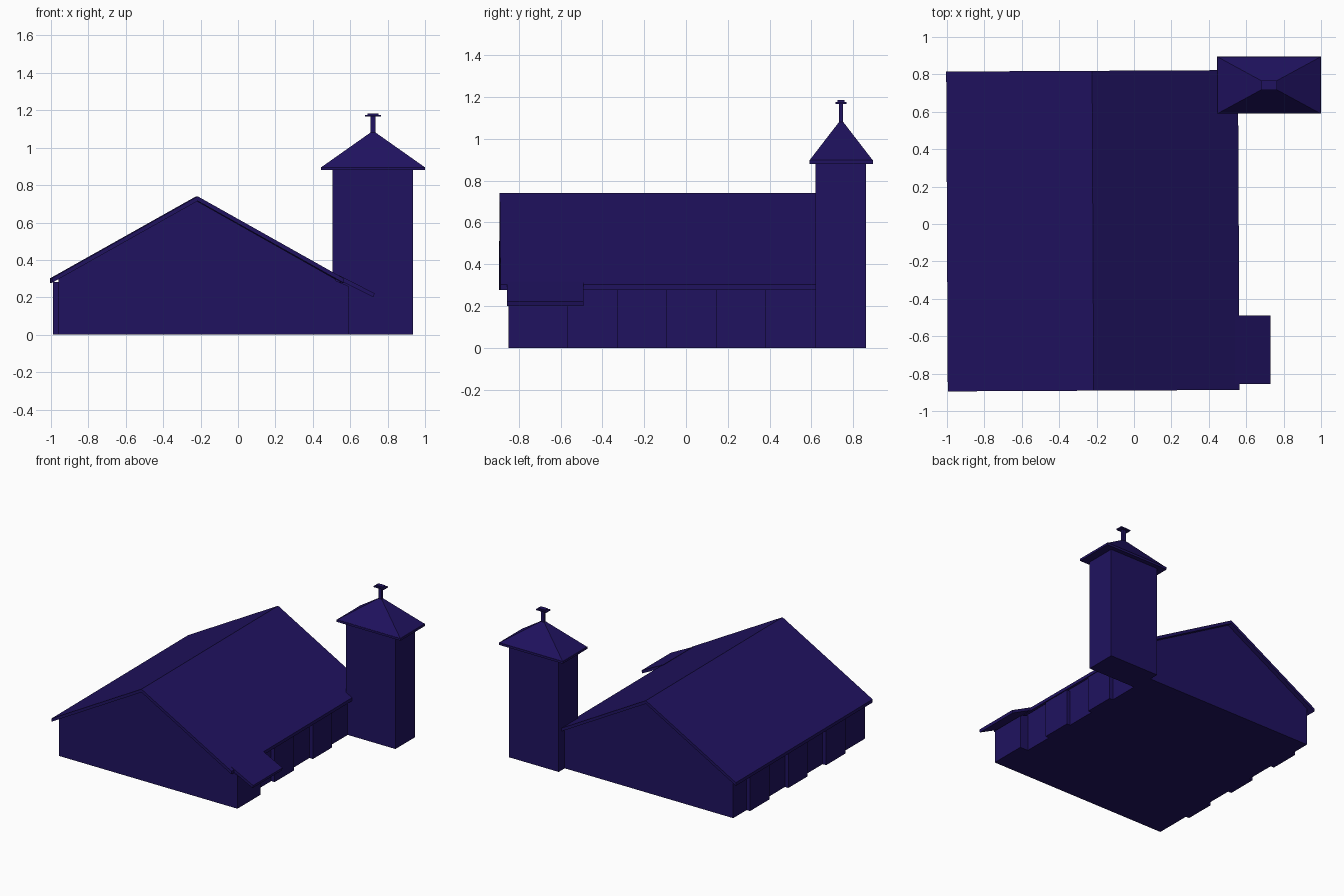
import bpy, bmesh
from mathutils import Matrix

if "Cube" in bpy.data.objects:
    bpy.data.objects.remove(bpy.data.objects["Cube"])

mat = bpy.data.materials.new("navy")
mat.diffuse_color = (0.014, 0.006, 0.115, 1)
mat.use_nodes = True
mat.node_tree.nodes["Principled BSDF"].inputs["Base Color"].default_value = mat.diffuse_color


def finish(name, bm):
    bmesh.ops.recalc_face_normals(bm, faces=bm.faces)
    me = bpy.data.meshes.new(name)
    bm.to_mesh(me)
    bm.free()
    me.materials.append(mat)
    ob = bpy.data.objects.new(name, me)
    bpy.context.collection.objects.link(ob)
    return ob


def prism(name, profile, y0, y1):
    """Extrude an x-z profile from y0 to y1."""
    bm = bmesh.new()
    face = bm.faces.new([bm.verts.new((x, y0, z)) for x, z in profile])
    ext = bmesh.ops.extrude_face_region(bm, geom=[face])["geom"]
    verts = [g for g in ext if isinstance(g, bmesh.types.BMVert)]
    bmesh.ops.translate(bm, vec=(0, y1 - y0, 0), verts=verts)
    return finish(name, bm)


def box(name, x0, x1, y0, y1, z0, z1):
    return prism(name, [(x0, z0), (x1, z0), (x1, z1), (x0, z1)], y0, y1)


RIDGE, TOP, SLOPE, THICK = -0.22, 0.74, 0.564, 0.025


def under(x):
    """Height of the roof underside at x."""
    return TOP - THICK - SLOPE * abs(x - RIDGE)


# Gabled barn body
L, R = -0.96, 0.52
prism("barn_walls", [(L, 0), (R, 0), (R, under(R)), (RIDGE, TOP - THICK), (L, under(L))],
      -0.85, 0.785)

# Main roof, very slightly turned
eaves = [(-1.0, 0.302), (RIDGE, TOP), (0.56, 0.302)]
roof = prism("main_roof", eaves + [(x, z - THICK) for x, z in reversed(eaves)], -0.89, 0.82)
roof.matrix_world = Matrix.Rotation(0.005, 4, 'Z')

# Alternating projecting wall bays on the two long sides
for i, y in enumerate((-0.565, -0.095, 0.38)):
    box(f"left_bay_{i + 1}", -0.99, L + 0.01, y, y + 0.238, 0, under(-0.99))
for i, y in enumerate((-0.33, 0.145)):
    box(f"right_bay_{i + 1}", R - 0.01, 0.55, y, y + 0.238, 0, under(0.55))
box("right_bay_3", R - 0.01, 0.55, 0.62, 0.785, 0, under(0.55))

# Entrance bay and its sloping porch roof
prism("entrance_bay", [(R - 0.01, 0), (0.59, 0), (0.59, 0.26), (R - 0.01, 0.295)], -0.85, -0.565)
prism("porch_roof", [(0.53, 0.298), (0.725, 0.2), (0.73, 0.222), (0.54, 0.318)], -0.855, -0.49)

# Tower with hipped cap
box("tower", 0.505, 0.935, 0.62, 0.86, 0, 0.885)
box("tower_eave", 0.445, 1.0, 0.59, 0.895, 0.88, 0.897)
CX, CY = 0.722, 0.742
bm = bmesh.new()
bmesh.ops.create_cube(bm, size=1)
for v in bm.verts:
    top = v.co.z > 0
    w, d, z = (0.03, 0.02, 1.08) if top else (0.555, 0.305, 0.895)
    v.co = (CX + v.co.x * w, CY + v.co.y * d, z)
finish("tower_roof", bm)

# Chimney vent on the tower
box("vent_pipe", CX - 0.014, CX + 0.014, CY - 0.01, CY + 0.01, 1.07, 1.17)
box("vent_plate", CX - 0.043, CX + 0.043, CY - 0.026, CY + 0.026, 1.167, 1.176)
box("vent_top", CX - 0.03, CX + 0.03, CY - 0.017, CY + 0.017, 1.175, 1.184)
